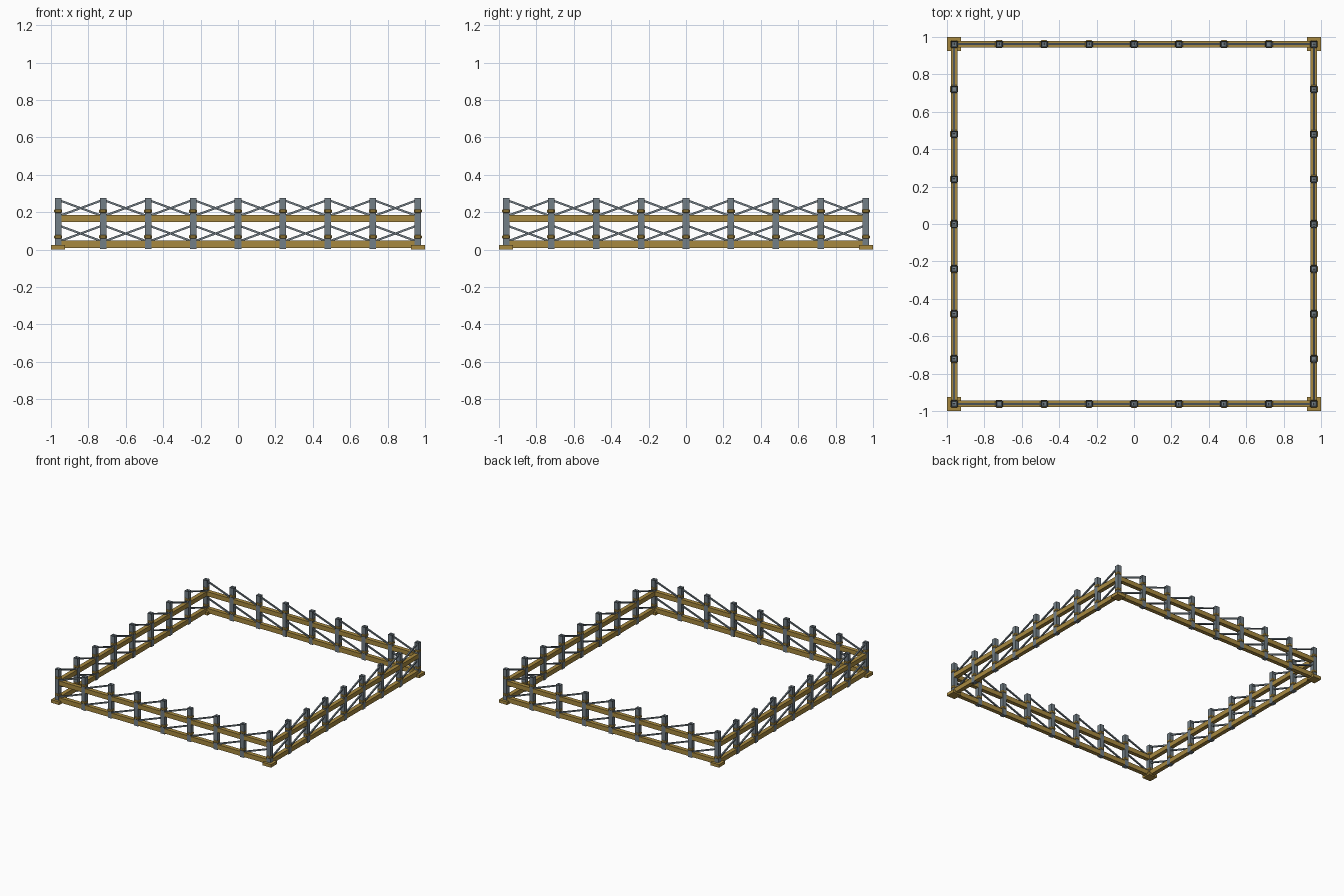
import bpy, bmesh, math
from mathutils import Matrix, Vector

if "Cube" in bpy.data.objects:
    bpy.data.objects.remove(bpy.data.objects["Cube"])

C = 0.9615            # distance of each fence line from the centre
BAYS = 8
STEP = 2 * C / BAYS
POST = 0.035
RAIL = 0.0335


def material(name, colour):
    m = bpy.data.materials.new(name)
    m.diffuse_color = (*colour, 1)
    m.use_nodes = True
    m.node_tree.nodes["Principled BSDF"].inputs["Base Color"].default_value = m.diffuse_color
    return m


wood = material("ochre timber", (0.39, 0.25, 0.05))
steel = material("blue grey steel", (0.17, 0.21, 0.24))


def box(bm, centre, size, tilt=0.0):
    """Box tilted about the y axis; returns its vertices."""
    mat = (Matrix.Translation(centre) @ Matrix.Rotation(tilt, 4, 'Y')
           @ Matrix.Diagonal((*size, 1)))
    return bmesh.ops.create_cube(bm, size=1, matrix=mat)["verts"]


def finish(bm, name, mat, turn):
    """Turn a part of the front fence to its side of the square."""
    bmesh.ops.transform(bm, matrix=Matrix.Rotation(turn, 4, 'Z'), verts=bm.verts)
    me = bpy.data.meshes.new(name)
    bm.to_mesh(me)
    bm.free()
    me.materials.append(mat)
    ob = bpy.data.objects.new(name, me)
    bpy.context.collection.objects.link(ob)


def posts(bm):
    # square posts with a shallow socket in the top
    for i in range(BAYS):
        verts = box(bm, (-C + i * STEP, -C, 0.139), (POST, POST, 0.272))
        top = max({f for v in verts for f in v.link_faces},
                  key=lambda f: f.calc_center_median().z)
        bmesh.ops.inset_individual(bm, faces=[top], thickness=0.008)
        bmesh.ops.translate(bm, verts=top.verts, vec=(0, 0, -0.008))


def collars(bm):
    # chamfered collars just above each rail
    for i in range(BAYS):
        for z in (0.068, 0.206):
            verts = box(bm, (-C + i * STEP, -C, z), (0.042, 0.042, 0.026))
            edges = list({e for v in verts for e in v.link_edges})
            bmesh.ops.bevel(bm, geom=edges, offset=0.007, segments=1,
                            affect='EDGES')


def rails(bm):
    # ground beam and middle rail, each butting against the next side
    for z, h in ((0.029, 0.038), (0.166, 0.037)):
        box(bm, (RAIL / 2, -C, z), (2 * C, RAIL, h))


def braces(bm):
    # one rising rod per bay on both levels
    for i in range(BAYS):
        for low, high in ((0.042, 0.130), (0.178, 0.266)):
            a = Vector((-C + i * STEP, -C, low))
            b = Vector((-C + (i + 1) * STEP, -C, high))
            d = b - a
            box(bm, (a + b) / 2, (d.length, 0.011, 0.011),
                -math.atan2(d.z, d.x))


def corner_plate(bm):
    box(bm, (-0.9625, -0.9625, 0.0125), (0.075, 0.075, 0.025))


# the four sides repeat around the centre
for k, side in enumerate(("front", "right", "back", "left")):
    for name, build, mat in (("posts", posts, steel), ("collars", collars, wood),
                             ("rails", rails, wood), ("braces", braces, steel),
                             ("corner_plate", corner_plate, wood)):
        bm = bmesh.new()
        build(bm)
        finish(bm, f"{side}_{name}", mat, k * math.pi / 2)
